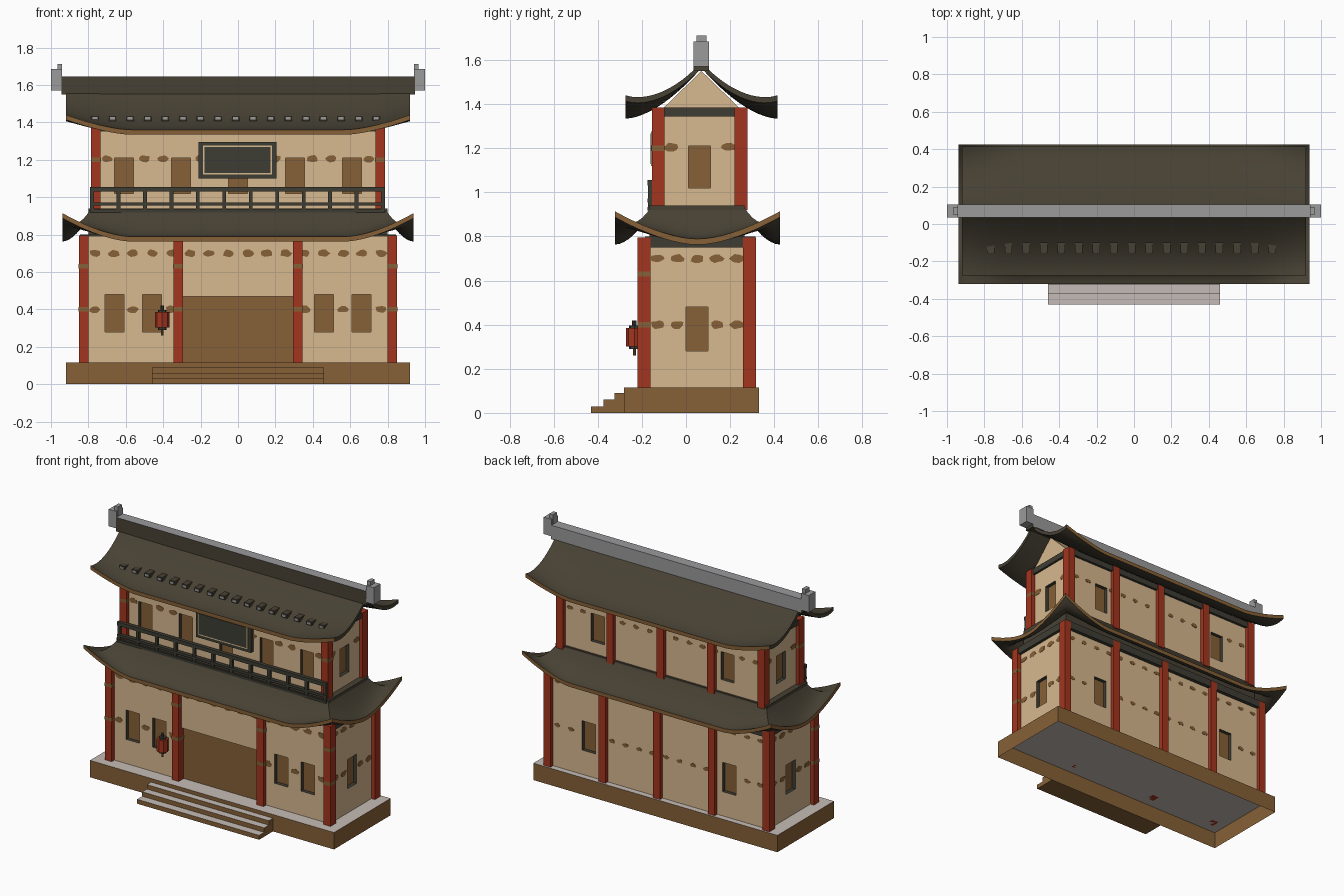
import bpy, bmesh, math, random
from mathutils import Vector

if "Cube" in bpy.data.objects:
    bpy.data.objects.remove(bpy.data.objects["Cube"])

random.seed(4)


def mat(name, r, g, b):
    m = bpy.data.materials.new(name)
    m.diffuse_color = (r, g, b, 1)
    m.use_nodes = True
    m.node_tree.nodes["Principled BSDF"].inputs["Base Color"].default_value = m.diffuse_color
    return m


CREAM = mat("cream plaster", .680, .480, .275)
BROWN = mat("brown wood", .240, .118, .038)
RED = mat("red lacquer", .370, .035, .013)
TILE = mat("dark roof tile", .064, .053, .034)
TRIM = mat("dark trim", .048, .046, .034)
GREY = mat("grey ridge", .325, .325, .335)
STONE = mat("light stone", .560, .500, .465)


def make(name, bm, *mats):
    me = bpy.data.meshes.new(name)
    bm.to_mesh(me)
    bm.free()
    for m in mats:
        me.materials.append(m)
    ob = bpy.data.objects.new(name, me)
    bpy.context.collection.objects.link(ob)
    return ob


def add_box(bm, x0, x1, y0, y1, z0, z1):
    vs = bmesh.ops.create_cube(bm, size=1)["verts"]
    for v in vs:
        v.co = (x0 + (x1 - x0) * (v.co.x + .5), y0 + (y1 - y0) * (v.co.y + .5),
                z0 + (z1 - z0) * (v.co.z + .5))


def boxes(name, dims, *mats, rule=None, open_bottom=False):
    bm = bmesh.new()
    for d in dims:
        add_box(bm, *d)
    bm.normal_update()
    if open_bottom:
        bmesh.ops.delete(bm, geom=[f for f in bm.faces if f.normal.z < -.5], context="FACES")
    if rule:
        for f in bm.faces:
            f.material_index = 1 if rule(f.normal) else 0
    return make(name, bm, *mats)


# Stone-topped hollow base and front steps
boxes("base", [(-.92, .92, -.28, .33, 0, .115)], BROWN, STONE, rule=lambda n: n.z > .5, open_bottom=True)
boxes("front_steps", [(-.46, .46, y, -.28, 0, z) for y, z in ((-.43, .03), (-.375, .06), (-.325, .09))],
      BROWN, STONE, rule=lambda n: n.z > .5)


def side_frames(cy, hx, hy):
    """Centre, tangent, normal and half length for front, right, back, left."""
    for t, n, half, dist in (((1, 0, 0), (0, -1, 0), hx, hy), ((0, 1, 0), (1, 0, 0), hy, hx),
                             ((-1, 0, 0), (0, 1, 0), hx, hy), ((0, -1, 0), (-1, 0, 0), hy, hx)):
        yield Vector((0, cy, 0)) + Vector(n) * dist, Vector(t), Vector(n), half


def storey(name, cy, hx, hy, z0, z1, openings, spot_rows):
    """Walls with recessed openings and painted spots; openings = per side (u0, u1, z0, z1)."""
    walls, spots = bmesh.new(), bmesh.new()
    for (c, t, n, half), holes in zip(side_frames(cy, hx, hy), openings):
        us = sorted({-half, half} | {u for h in holes for u in h[:2]})
        zs = sorted({z0, z1} | {z for h in holes for z in h[2:]})
        g = [[walls.verts.new(c + t * u + Vector((0, 0, z))) for z in zs] for u in us]
        sunk = []
        for i in range(len(us) - 1):
            for j in range(len(zs) - 1):
                f = walls.faces.new((g[i][j], g[i + 1][j], g[i + 1][j + 1], g[i][j + 1]))
                u, z = (us[i] + us[i + 1]) / 2, (zs[j] + zs[j + 1]) / 2
                if any(h[0] < u < h[1] and h[2] < z < h[3] for h in holes):
                    f.material_index = 1
                    sunk.append(f)
        walls.normal_update()
        rim = bmesh.ops.inset_region(walls, faces=sunk, thickness=0, depth=-.025)["faces"]
        for f in rim:
            f.material_index = 2
        # Painted blossom spots, smaller on the back
        size = .72 if n.y > .5 else 1
        count = max(4, round(half * 2 / .1))
        for z in spot_rows:
            for k in range(count):
                u = -half + .06 + (2 * half - .12) * k / (count - 1)
                if any(h[0] - .025 < u < h[1] + .025 and h[2] < z < h[3] + .01 for h in holes):
                    continue
                rings = [[], []]
                for a in range(10):
                    r = random.uniform(.75, 1.1) * size
                    p = c + t * (u + .033 * r * math.cos(a * math.pi / 5))
                    p.z = z + .02 * r * math.sin(a * math.pi / 5)
                    for ring, d in zip(rings, (0, .002)):
                        ring.append(spots.verts.new(p + n * d))
                spots.faces.new(rings[1])
                for a in range(10):
                    b = (a + 1) % 10
                    spots.faces.new((rings[0][a], rings[0][b], rings[1][b], rings[1][a]))
    make(name + "_walls", walls, CREAM, BROWN, TRIM)
    make(name + "_painted_spots", spots, BROWN)


def wins(centres, z0, z1):
    return [(u - .05, u + .05, z0, z1) for u in centres]


door = [(-.297, .297, .115, .47)]
storey("ground", .05, .825, .24, .115, .79,
       [wins((-.66, -.46, .46, .66), .28, .48) + door, wins((0,), .28, .48),
        wins((-.53, .53), .28, .48), wins((0,), .28, .48)], (.40, .70))
storey("upper", .062, .76, .19, .92, 1.35,
       [wins((-.61, -.305, 0, .305, .61), 1.02, 1.21), wins((0,), 1.02, 1.21),
        wins((-.49, .49), 1.02, 1.21), wins((0,), 1.02, 1.21)], (1.205,))


# Red columns; the front ones carry painted bands
def columns(name, hx, inner, yf, yb, z0, z1, bands):
    front = [(x, yf) for x in (-hx, hx)] + [(s * inner, yf) for s in (-1, 1) if inner]
    back = [(hx * k / 2, yb) for k in range(-2, 3)]
    r, q = .026, .029
    boxes(name, [(x - r, x + r, y - q, y + q, z0, z1) for x, y in front + back], RED)
    r, q = .0265, .0295
    boxes(name + "_bands", [(x - r, x + r, y - q, y + q, z - .012, z + .012)
                            for x, y in front for z in bands], BROWN)


columns("ground_columns", .825, .32, -.19, .288, .115, .795, (.40, .63))
columns("upper_columns", .76, 0, -.126, .25, .92, 1.385, (1.2,))

# Beams below the roofs and the deck carrying the upper storey
boxes("ground_beam", [(-.845, .845, -.185, .315, .75, .80)], TRIM)
boxes("upper_beam", [(-.775, .775, -.125, .27, 1.345, 1.385)], TRIM)
boxes("upper_deck", [(-.80, .80, -.165, .265, .79, .94)], TILE)


def thicken(ob, thickness):
    """Give a roof sheet a vertical thickness with a brown rim."""
    bpy.context.view_layer.objects.active = ob
    ob.select_set(True)
    count = len(ob.data.vertices)
    m = ob.modifiers.new("thickness", "SOLIDIFY")
    m.thickness, m.offset, m.material_offset_rim = thickness, -1, 1
    bpy.ops.object.modifier_apply(modifier=m.name)
    vs = ob.data.vertices
    for i in range(count):
        vs[count + i].co = vs[i].co - Vector((0, 0, thickness))
    ob.data.update()
    bpy.ops.object.shade_smooth_by_angle(angle=math.radians(30))
    ob.select_set(False)


# Lower skirt roof with upturned corners
HX, HY, NV = .938, .374, 8
loop = [(-HX + 2 * HX * i / 48, -HY) for i in range(48)] + [(HX, -HY + 2 * HY * i / 20) for i in range(20)]
loop += [(-x, -y) for x, y in loop]
bm = bmesh.new()
rows = []
for x, y in loop:
    d = (HX - abs(x)) + (HY - abs(y))
    lift = .125 * max(0, 1 - d / .36) ** 1.6
    row = []
    for j in range(NV + 1):
        v = j / NV
        row.append(bm.verts.new((x * (1 - v * (1 - .79 / HX)), .052 + y * (1 - v * (1 - .21 / HY)),
                                 .789 + .146 * v ** 1.8 + lift * (1 - v) ** 2)))
    rows.append(row)
for i in range(len(rows)):
    a, b = rows[i], rows[(i + 1) % len(rows)]
    for j in range(NV):
        bm.faces.new((a[j], b[j], b[j + 1], a[j + 1]))
thicken(make("lower_roof", bm, TILE, BROWN), .026)


# Upper curved gable roof
def roof_z(x, y):
    w = abs(y - .07) / .345
    lift = .08 * max(0, (abs(x) - .58) / .34) ** 1.5
    return 1.36 + .23 * (1 - w) ** 1.7 + lift * w ** 1.5


bm = bmesh.new()
g = [[bm.verts.new((x, y, roof_z(x, y))) for y in (.07 + .345 * (j / 12 - 1) for j in range(25))]
     for x in (.92 * (i / 20 - 1) for i in range(41))]
for i in range(40):
    for j in range(24):
        bm.faces.new((g[i][j], g[i + 1][j], g[i + 1][j + 1], g[i][j + 1]))
roof = make("upper_roof", bm, TILE, BROWN)
thicken(roof, .026)
for p in roof.data.polygons:
    if abs(p.normal.x) > .7:
        p.material_index = 0

# Gable infill under the upper roof
bm = bmesh.new()
ends = [[bm.verts.new((x, y, z)) for y, z in ((-.105, 1.38), (.245, 1.38), (.07, 1.55))] for x in (-.765, .765)]
bm.faces.new(ends[0][::-1])
bm.faces.new(ends[1])
for i in range(3):
    k = (i + 1) % 3
    bm.faces.new((ends[0][i], ends[0][k], ends[1][k], ends[1][i]))
make("gable_infill", bm, CREAM)

# Ridge, end ornaments and row of tile tabs with pale fronts
boxes("ridge", [(-.945, .945, .035, .105, 1.55, 1.645)], TILE, GREY, rule=lambda n: n.z > .5 or n.y > .5)
orn = []
for s in (-1, 1):
    for a, b, hw, z0, z1 in ((.942, 1.0, .035, 1.57, 1.685), (.94, .966, .022, 1.64, 1.712)):
        orn.append((min(s * a, s * b), max(s * a, s * b), .07 - hw, .07 + hw, z0, z1))
boxes("ridge_ornaments", orn, GREY)
tabs = [-.765 + .094 * i for i in range(17)]
boxes("roof_tabs", [(x - .02, x + .02, -.155, -.095, 1.408, 1.434) for x in tabs], TILE)
boxes("roof_tab_fronts", [(x - .013, x + .013, -.158, -.15, 1.414, 1.428) for x in tabs], GREY)

# Balcony railing
rail = [(-.79, .785, -.175, -.15, z0, z1) for z0, z1 in ((1.03, 1.055), (.955, .971), (.918, .934))]
rail += [(x - .01, x + .01, -.172, -.153, .92, 1.04) for x in (-.78 + 1.555 * i / 11 for i in range(12))]
boxes("balcony_railing", rail, TRIM)

# Blank sign board with pale inner border
boxes("sign_board", [(-.21, .205, -.155, -.12, 1.10, 1.295)], TRIM)
boxes("sign_border", [(-.188, .183, -.158, -.15, 1.12, 1.275)], CREAM)
boxes("sign_panel", [(-.18, .175, -.161, -.15, 1.128, 1.267)], TRIM)


# Hanging lantern
def drum(name, r, z0, z1, m):
    bm = bmesh.new()
    bmesh.ops.create_cone(bm, cap_ends=True, segments=8, radius1=r, radius2=r, depth=z1 - z0)
    bmesh.ops.translate(bm, verts=bm.verts, vec=(-.405, -.234, (z0 + z1) / 2))
    make(name, bm, m)


drum("lantern_body", .038, .302, .385, RED)
drum("lantern_top", .024, .385, .396, TRIM)
drum("lantern_bottom", .024, .290, .302, TRIM)
drum("lantern_tassel", .007, .26, .290, BROWN)
drum("lantern_cord", .010, .396, .42, TRIM)
